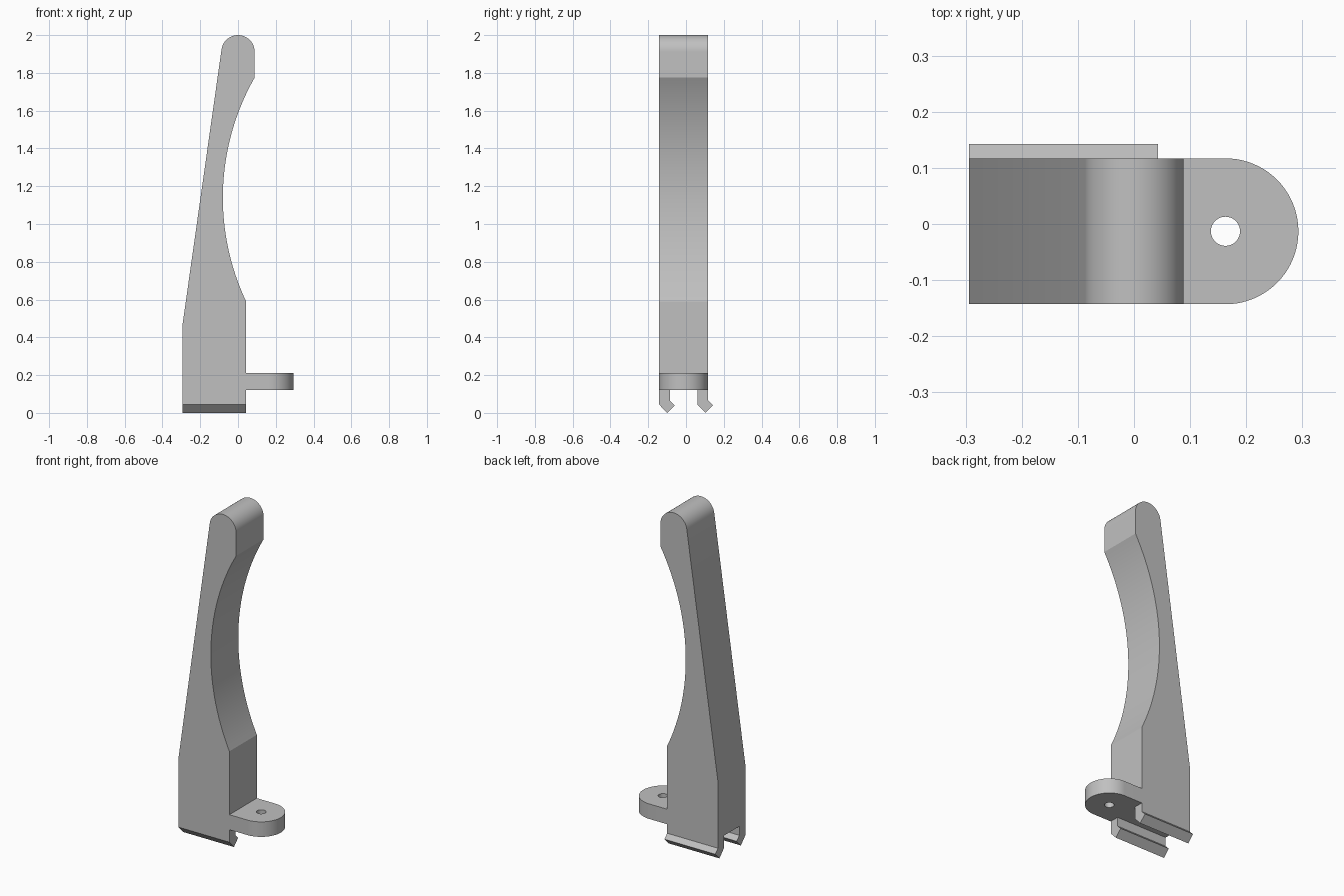
import bpy, bmesh, math
from mathutils import Vector

if "Cube" in bpy.data.objects:
    bpy.data.objects.remove(bpy.data.objects["Cube"], do_unlink=True)

grey = bpy.data.materials.new("plain grey")
grey.use_nodes = True
colour = (0.527, 0.527, 0.527, 1)
grey.diffuse_color = colour
grey.node_tree.nodes["Principled BSDF"].inputs["Base Color"].default_value = colour


def prism(name, outline, place, depth):
    """Extrude a 2D outline, mapped into space by place(), along depth."""
    bm = bmesh.new()
    face = bm.faces.new([bm.verts.new(place(a, b)) for a, b in outline])
    extruded = bmesh.ops.extrude_face_region(bm, geom=[face])["geom"]
    moved = [g for g in extruded if isinstance(g, bmesh.types.BMVert)]
    bmesh.ops.translate(bm, verts=moved, vec=depth)
    bmesh.ops.recalc_face_normals(bm, faces=bm.faces)
    mesh = bpy.data.meshes.new(name)
    bm.to_mesh(mesh)
    bm.free()
    mesh.materials.append(grey)
    ob = bpy.data.objects.new(name, mesh)
    bpy.context.collection.objects.link(ob)
    return ob


def arc(cx, cy, r, start, end, steps):
    return [(cx + r * math.cos(start + (end - start) * i / steps),
             cy + r * math.sin(start + (end - start) * i / steps))
            for i in range(steps + 1)]


def arc_through(p, q, s, steps):
    """Arc from p to s passing through q."""
    p, q, s = Vector(p), Vector(q), Vector(s)
    b, c = q - p, s - p
    d = 2 * b.cross(c)
    off = Vector((c.y * b.dot(b) - b.y * c.dot(c),
                  b.x * c.dot(c) - c.x * b.dot(b))) / d
    mid = p + off
    ang = [math.atan2(v.y - mid.y, v.x - mid.x) % math.tau for v in (p, s)]
    return arc(mid.x, mid.y, off.length, ang[0], ang[1], steps)


def combine(ob, other, operation):
    """Apply a boolean and remove the helper object."""
    mod = ob.modifiers.new("combine", "BOOLEAN")
    mod.operation, mod.object, mod.solver = operation, other, "EXACT"
    bpy.context.view_layer.objects.active = ob
    bpy.ops.object.modifier_apply(modifier=mod.name)
    bpy.data.objects.remove(other, do_unlink=True)


def smooth(ob):
    bpy.ops.object.select_all(action="DESELECT")
    ob.select_set(True)
    bpy.context.view_layer.objects.active = ob
    bpy.ops.object.shade_smooth_by_angle(angle=math.radians(12))


# Lever: side silhouette with scooped edge and rounded tip
silhouette = [(-0.294, 0), (0.043, 0)]
silhouette += arc_through((0.043, 0.59), (-0.08, 1.16), (0.088, 1.775), 40)
silhouette += arc(0, 1.912, 0.088, 0, math.pi - 0.14, 32)
silhouette += [(-0.294, 0.465)]
lever = prism("lever", silhouette, lambda x, z: (x, -0.2, z), (0, 0.4, 0))

# Lever cross-section: a channel underneath with two hooked rails
hook = [(0, 0.12), (0, 0.045), (0.043, 0), (0.083, 0.04), (0.057, 0.066), (0.057, 0.12)]
section = [(y + start, z) for start in (-0.143, 0.06) for y, z in hook]
section += [(0.117, 2.1), (-0.143, 2.1)]
sleeve = prism("sleeve", section, lambda y, z: (-0.5, y, z), (1, 0, 0))
combine(lever, sleeve, "INTERSECT")
smooth(lever)

# Mounting tab with a round end and a screw hole
outline = [(0.043, -0.143)] + arc(0.163, -0.013, 0.13, -math.pi / 2, math.pi / 2, 40)
outline += [(0.043, 0.117)]
tab = prism("mounting_tab", outline, lambda x, y: (x, y, 0.12), (0, 0, 0.09))
drill = prism("drill", arc(0.163, -0.013, 0.026, 0, math.tau, 32)[:-1],
              lambda x, y: (x, y, 0), (0, 0, 0.4))
combine(tab, drill, "DIFFERENCE")
smooth(tab)
